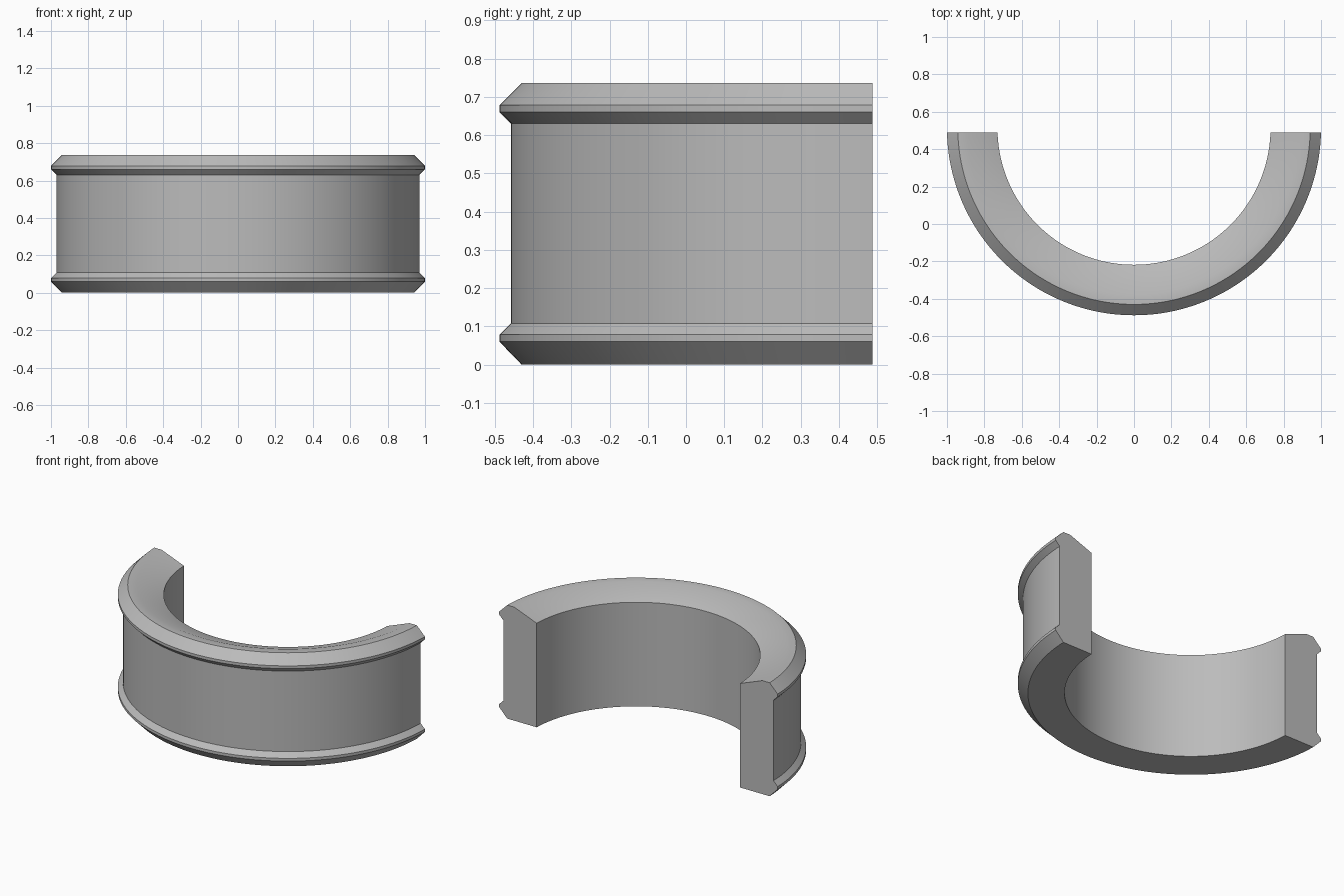
import bpy, bmesh, math

if "Cube" in bpy.data.objects:
    bpy.data.objects.remove(bpy.data.objects["Cube"])

STEPS = 96
CENTRE_Y = 0.512     # axis of the ring
CUT = 0.024          # end faces lie this far in front of the axis

# Cross-section (radius, height): flanged shell with a dished upper rim
PROFILE = [
    (0.73, 0.0), (0.942, 0.0), (1.0, 0.06), (1.0, 0.078), (0.97, 0.108),
    (0.97, 0.63), (1.0, 0.66), (1.0, 0.678), (0.942, 0.736),
    (0.89, 0.736), (0.73, 0.675),
]

grey = bpy.data.materials.new("plain grey")
grey.diffuse_color = (0.5, 0.5, 0.5, 1.0)
grey.use_nodes = True
grey.node_tree.nodes["Principled BSDF"].inputs["Base Color"].default_value = grey.diffuse_color

# Sweep the section round the half circle, ending on a flat cut plane
bm = bmesh.new()
rings = []
for i in range(STEPS + 1):
    ring = []
    for r, z in PROFILE:
        start = math.asin(CUT / r)
        a = math.pi + start + (math.pi - 2 * start) * i / STEPS
        ring.append(bm.verts.new((r * math.cos(a), CENTRE_Y + r * math.sin(a), z)))
    rings.append(ring)

n = len(PROFILE)
for a, b in zip(rings, rings[1:]):
    for j in range(n):
        k = (j + 1) % n
        bm.faces.new((a[j], a[k], b[k], b[j]))

# Flat end faces
bm.faces.new(rings[0])
bm.faces.new(rings[-1])
bmesh.ops.recalc_face_normals(bm, faces=bm.faces[:])

mesh = bpy.data.meshes.new("half_ring_shell")
bm.to_mesh(mesh)
bm.free()
mesh.materials.append(grey)
shell = bpy.data.objects.new("half_ring_shell", mesh)
bpy.context.collection.objects.link(shell)

# Smooth round the curve, crisp at flange edges
bpy.context.view_layer.objects.active = shell
shell.select_set(True)
bpy.ops.object.shade_smooth_by_angle(angle=math.radians(30))
